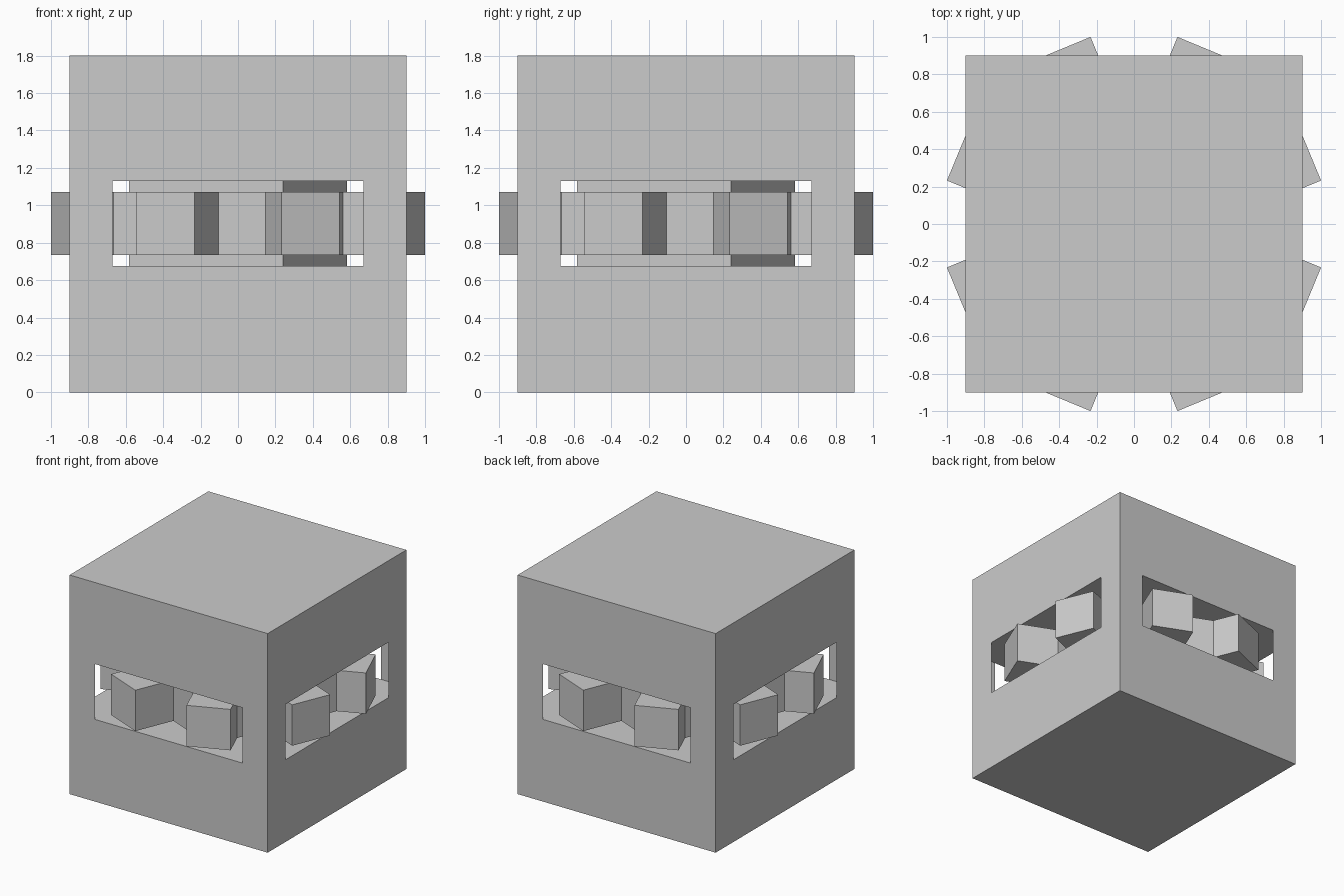
import bpy, bmesh
from math import radians, cos, sin

if "Cube" in bpy.data.objects:
    bpy.data.objects.remove(bpy.data.objects["Cube"])

HALF = 0.9                    # half width of the housing
Z_LOW, Z_HIGH = 0.675, 1.13   # window bottom and top
MID = (Z_LOW + Z_HIGH) / 2
TILT = radians(-22.5)


def box(name, size, loc, rot=0.0):
    bpy.ops.mesh.primitive_cube_add(size=1, location=loc, rotation=(0, 0, rot))
    ob = bpy.context.object
    ob.name = name
    ob.scale = size
    bpy.ops.object.transform_apply(location=False, rotation=False, scale=True)
    return ob


# Housing: solid lower and upper blocks
box("lower_block", (2 * HALF, 2 * HALF, Z_LOW), (0, 0, Z_LOW / 2))
box("upper_block", (2 * HALF, 2 * HALF, 1.8 - Z_HIGH), (0, 0, (1.8 + Z_HIGH) / 2))

# Thin folded corner panels that leave a window on each side
for i, (sx, sy) in enumerate(((1, 1), (-1, 1), (-1, -1), (1, -1))):
    bm = bmesh.new()
    path = [(0.67 * sx, HALF * sy), (HALF * sx, HALF * sy), (HALF * sx, 0.67 * sy)]
    low = [bm.verts.new((x, y, Z_LOW)) for x, y in path]
    high = [bm.verts.new((x, y, Z_HIGH)) for x, y in path]
    for k in range(2):
        quad = [low[k], low[k + 1], high[k + 1], high[k]]
        bm.faces.new(quad if sx * sy < 0 else quad[::-1])
    me = bpy.data.meshes.new("corner_panel")
    bm.to_mesh(me)
    bm.free()
    ob = bpy.data.objects.new(f"corner_panel_{i + 1}", me)
    bpy.context.collection.objects.link(ob)

# Turned square shaft and the wider square hub around it
box("shaft", (0.893, 0.893, Z_HIGH - Z_LOW), (0, 0, MID), TILT)
box("hub", (1.354, 1.354, 0.336), (0, 0, MID), TILT)

# Eight blocks around the hub, poking out through the windows
for i in range(8):
    a = TILT + radians(45 * i)
    r = 0.84
    box(f"hub_block_{i + 1}", (0.346, 0.336, 0.336), (r * cos(a), r * sin(a), MID), a)
